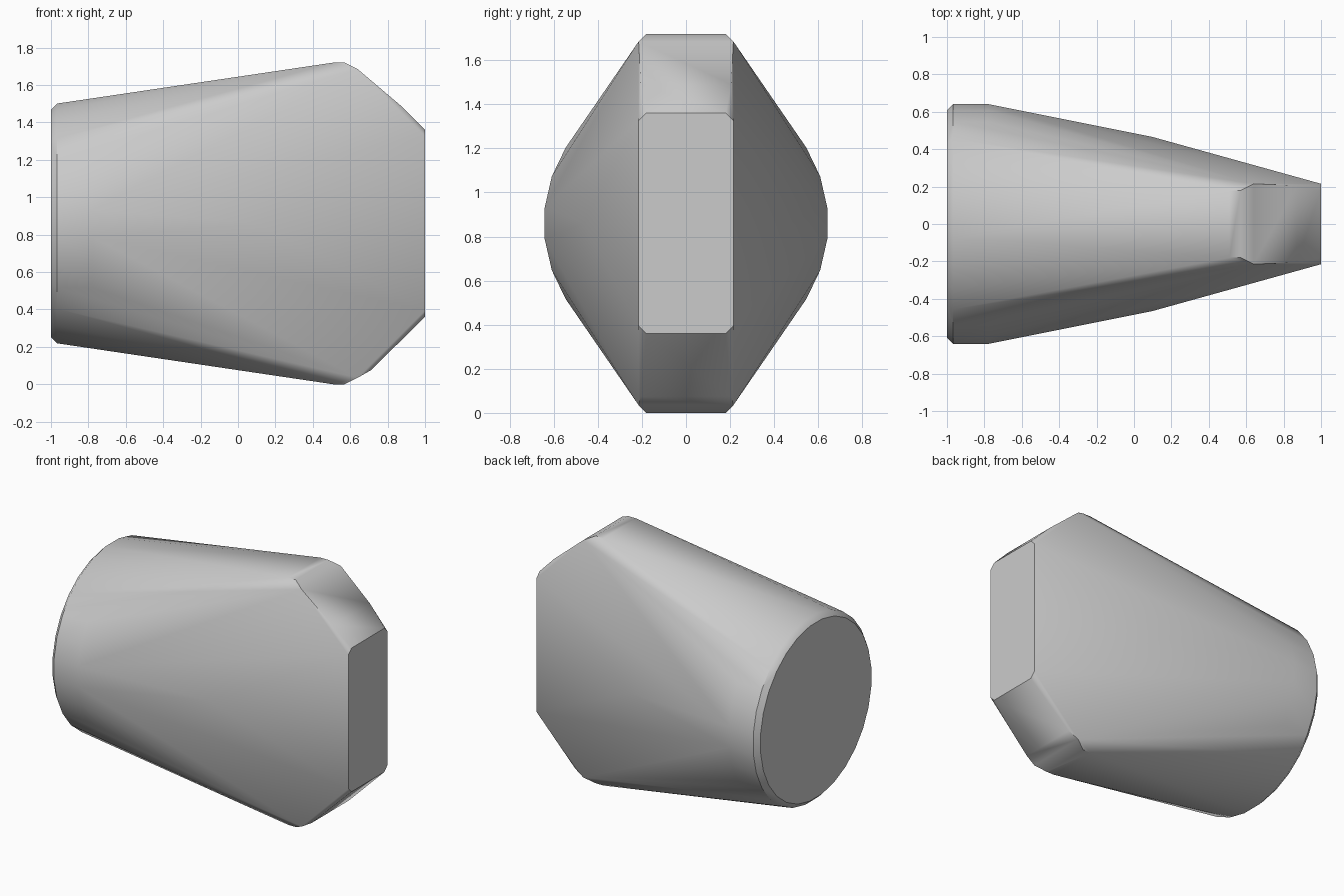
import bpy, bmesh
from math import sin, cos, pi, radians

cube = bpy.data.objects.get("Cube")
if cube:
    bpy.data.objects.remove(cube, do_unlink=True)

MID = 0.86      # height of the axis
HALF = 0.215    # half thickness of the blunt end
SOFT = 0.18     # half thickness inside the corner chamfers


def ring(x, radius, sides=28):
    """Points of a circle around the long axis."""
    angles = [(i + 0.5) * 2 * pi / sides for i in range(sides)]
    return [(x, radius * cos(a), MID + radius * sin(a)) for a in angles]


def pair(x, y, z):
    """A point and its mirror image across the thickness."""
    return [(x, y, z), (x, -y, z)]


# Round end: chamfered cap followed by a short straight stretch
points = ring(-1, 0.612) + ring(-0.967, 0.645) + ring(-0.78, 0.645)

# Bulge in the middle of each flank
points += pair(0.1, 0.465, MID)

# Blunt end: upper and lower halves of the chamfered block
for up in (1, -1):
    points += pair(0.51, SOFT, MID + up * 0.86)
    points += pair(0.57, SOFT, MID + up * 0.86)
    points += pair(0.64, HALF, MID + up * 0.825)
    points += pair(1, SOFT, MID + up * 0.5)
    points += pair(1, HALF, MID + up * 0.465)
points += pair(0.87, HALF - 0.01, 1.49)
points += pair(0.71, HALF - 0.01, 0.075)

# Skin all sections with one convex surface
bm = bmesh.new()
for p in points:
    bm.verts.new(p)
hull = bmesh.ops.convex_hull(bm, input=bm.verts)
inner = set(hull["geom_interior"]) | set(hull["geom_unused"])
spare = [v for v in inner if isinstance(v, bmesh.types.BMVert)]
bmesh.ops.delete(bm, geom=spare, context="VERTS")
bmesh.ops.dissolve_limit(bm, angle_limit=radians(0.5),
                         verts=bm.verts, edges=bm.edges)
bmesh.ops.recalc_face_normals(bm, faces=bm.faces)
mesh = bpy.data.meshes.new("tapered_body")
bm.to_mesh(mesh)
bm.free()

body = bpy.data.objects.new("tapered_body", mesh)
bpy.context.collection.objects.link(body)

# Plain grey finish
grey = bpy.data.materials.new("light_grey")
grey.use_nodes = True
grey.diffuse_color = (0.6, 0.6, 0.6, 1)
for node in grey.node_tree.nodes:
    if node.type == "BSDF_PRINCIPLED":
        node.inputs["Base Color"].default_value = (0.6, 0.6, 0.6, 1)
mesh.materials.append(grey)

# Smooth flanks, crisp block edges
bpy.ops.object.select_all(action="DESELECT")
body.select_set(True)
bpy.context.view_layer.objects.active = body
bpy.ops.object.shade_smooth_by_angle(angle=radians(40))
